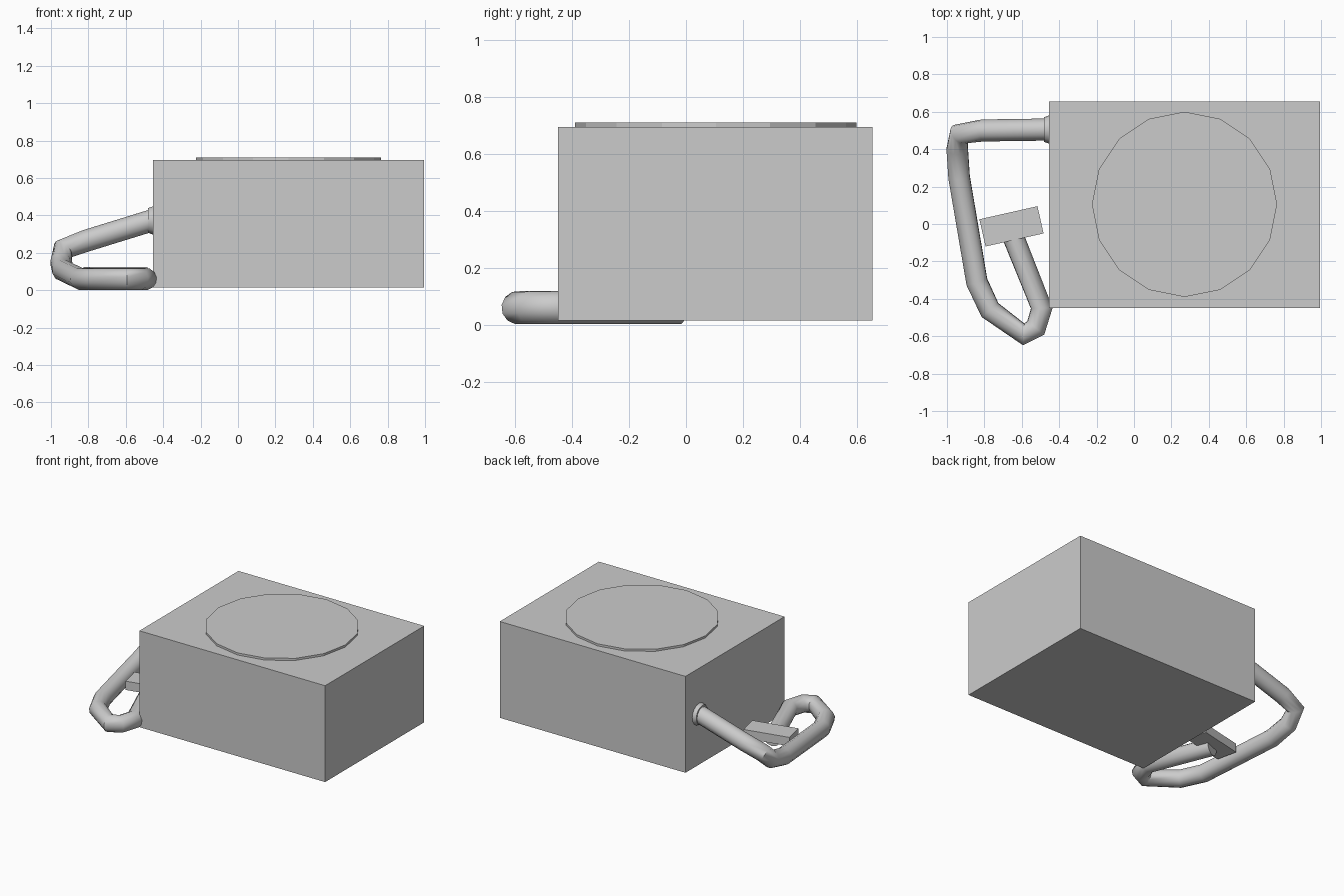
import bpy
from math import radians, pi

if "Cube" in bpy.data.objects:
    bpy.data.objects.remove(bpy.data.objects["Cube"])


def box(name, center, size, turn=0):
    bpy.ops.mesh.primitive_cube_add(size=1, location=center, rotation=(0, 0, turn))
    ob = bpy.context.object
    ob.name = name
    ob.scale = size
    bpy.ops.object.transform_apply(location=False, rotation=False, scale=True)
    return ob


# Main housing
box("body", (0.27, 0.103, 0.355), (1.45, 1.105, 0.68))

# Low round plate on top
bpy.ops.mesh.primitive_cylinder_add(vertices=16, radius=0.495, depth=0.03,
                                    location=(0.27, 0.105, 0.695))
bpy.context.object.name = "top_disc"

# Tapered collar where the hose enters the body
bpy.ops.mesh.primitive_cone_add(vertices=16, radius1=0.079, radius2=0.066, depth=0.035,
                                location=(-0.463, 0.505, 0.373), rotation=(0, -pi / 2, 0))
bpy.context.object.name = "hose_collar"
bpy.ops.object.shade_smooth_by_angle(angle=radians(35))

# Hose swept along a bent path
path = [(-0.46, 0.505, 0.373), (-0.81, 0.50, 0.265), (-0.935, 0.48, 0.218),
        (-0.945, 0.40, 0.145), (-0.935, 0.25, 0.105), (-0.84, -0.31, 0.06),
        (-0.77, -0.46, 0.06), (-0.59, -0.59, 0.06), (-0.525, -0.555, 0.06),
        (-0.493, -0.45, 0.06), (-0.665, -0.02, 0.06)]
curve = bpy.data.curves.new("hose", 'CURVE')
curve.dimensions = '3D'
curve.bevel_depth = 0.059
curve.bevel_resolution = 4
curve.use_fill_caps = True
spline = curve.splines.new('POLY')
spline.points.add(len(path) - 1)
for point, co in zip(spline.points, path):
    point.co = (*co, 1)
hose = bpy.data.objects.new("hose", curve)
bpy.context.collection.objects.link(hose)
bpy.ops.object.select_all(action='DESELECT')
hose.select_set(True)
bpy.context.view_layer.objects.active = hose
bpy.ops.object.convert(target='MESH')
bpy.ops.object.shade_smooth_by_angle(angle=radians(50))

# Flat nozzle at the hose end
box("nozzle", (-0.655, -0.0125, 0.092), (0.318, 0.149, 0.062), radians(12.7))
